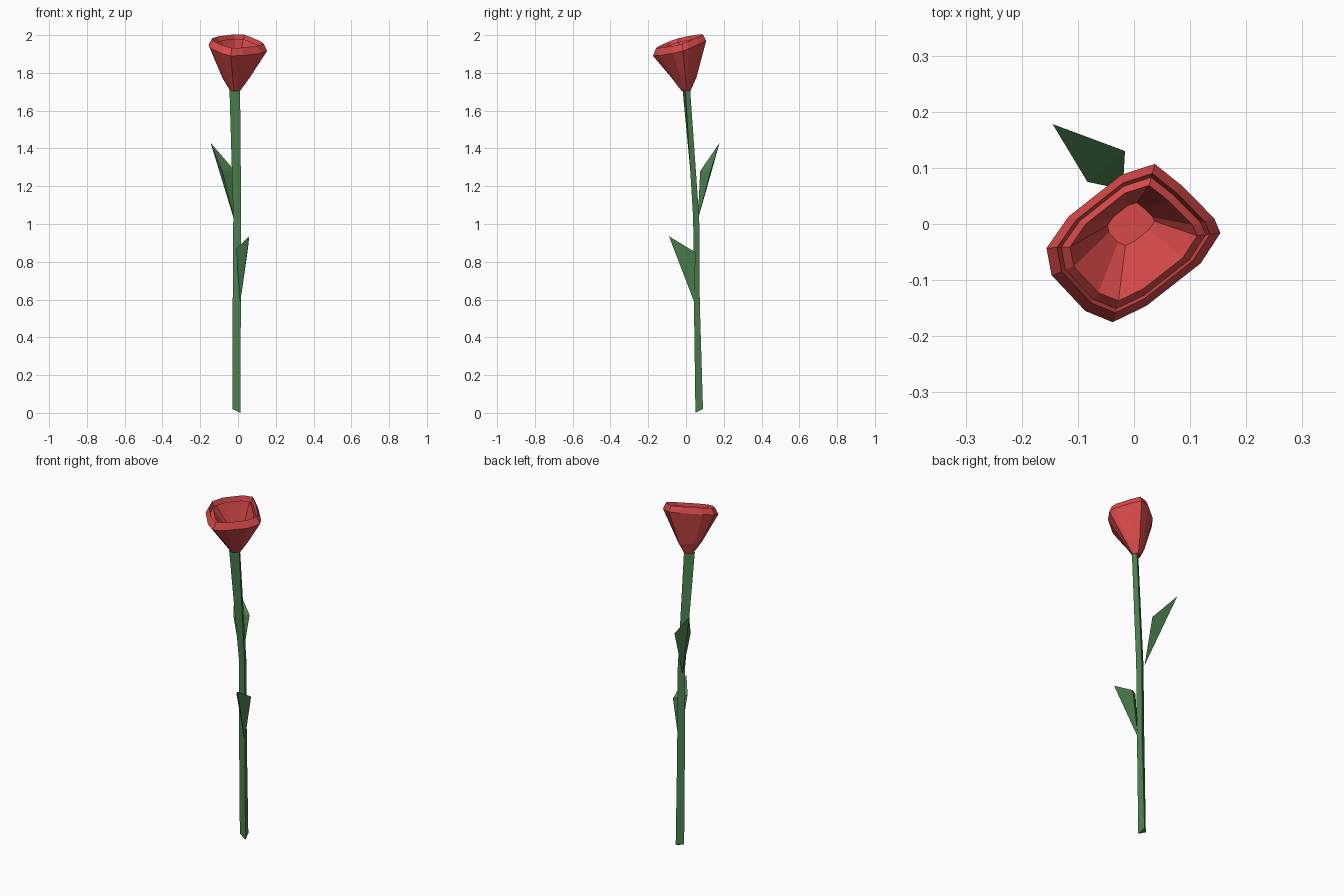
import bpy, bmesh
from mathutils import Vector

if "Cube" in bpy.data.objects:
    bpy.data.objects.remove(bpy.data.objects["Cube"])


def material(name, rgb):
    m = bpy.data.materials.new(name)
    m.diffuse_color = (*rgb, 1)
    m.use_nodes = True
    m.node_tree.nodes["Principled BSDF"].inputs["Base Color"].default_value = m.diffuse_color
    return m


RED = material("petal red", (0.69, 0.068, 0.068))
GREEN = material("stem green", (0.072, 0.22, 0.078))


def finish(name, bm, mat):
    bmesh.ops.recalc_face_normals(bm, faces=bm.faces)
    me = bpy.data.meshes.new(name)
    bm.to_mesh(me)
    bm.free()
    me.materials.append(mat)
    ob = bpy.data.objects.new(name, me)
    bpy.context.collection.objects.link(ob)
    return ob


def loft(name, rings, mat):
    """Skin a stack of equal-length rings and cap both ends."""
    bm = bmesh.new()
    vs = [[bm.verts.new(p) for p in r] for r in rings]
    n = len(rings[0])
    for a, b in zip(vs, vs[1:]):
        for i in range(n):
            j = (i + 1) % n
            bm.faces.new((a[i], a[j], b[j], b[i]))
    bm.faces.new(vs[0])
    bm.faces.new(vs[-1])
    return finish(name, bm, mat)


# three-sided stem, slanted cut at the foot, bending forward at the top
loft("stem", [
    [(-0.03, 0.06, 0.02), (0.013, 0.05, 0.0), (0.004, 0.09, 0.02)],
    [(-0.028, 0.05, 0.58), (0.015, 0.042, 0.58), (0.006, 0.073, 0.58)],
    [(-0.025, 0.047, 1.03), (0.017, 0.038, 1.03), (0.006, 0.07, 1.03)],
    [(-0.045, -0.018, 1.71), (0.011, -0.004, 1.71), (-0.002, 0.022, 1.71)],
], GREEN)


# leaves: base, tip and two shoulder corners
def leaf(name, base, tip, a, b):
    bm = bmesh.new()
    p, t, a, b = [bm.verts.new(c) for c in (base, tip, a, b)]
    for f in ((p, a, t), (p, t, b), (t, a, b), (p, b, a)):
        bm.faces.new(f)
    finish(name, bm, GREEN)


leaf("upper_leaf", (-0.02, 0.062, 1.02), (-0.145, 0.178, 1.43),
     (-0.016, 0.13, 1.28), (-0.083, 0.075, 1.28))
leaf("lower_leaf", (0.011, 0.046, 0.58), (0.06, -0.09, 0.935),
     (0.05, 0.05, 0.85), (-0.01, 0.0, 0.87))

# bloom: four-petal outline, seen from above
outline = [(0.037, 0.107), (-0.022, 0.088), (-0.117, 0.013), (-0.156, -0.043),
           (-0.147, -0.091), (-0.087, -0.155), (-0.038, -0.175),
           (0.022, -0.146), (0.119, -0.07), (0.154, -0.016),
           (0.143, 0.01), (0.086, 0.068)]
rim_mid = Vector((0.0, -0.034))
foot_mid = Vector((-0.015, 0.0))


def rim_ring(scale, dz):
    """Scaled outline lying on the tilted rim plane."""
    ring = []
    for p in outline:
        q = rim_mid + (Vector(p) - rim_mid) * scale
        ring.append((q.x, q.y, 1.93 + 0.32 * (q.y + 0.035) - 0.13 * q.x + dz))
    return ring


def flat_ring(scale, mid, z):
    return [(*(mid + (Vector(p) - rim_mid) * scale), z) for p in outline]


loft("bloom", [
    flat_ring(0.17, foot_mid, 1.705),
    flat_ring(0.47, foot_mid.lerp(rim_mid, 0.33), 1.775),
    rim_ring(1.0, 0.0),
    rim_ring(0.88, 0.037),      # outer lip
    rim_ring(0.83, 0.005),      # gap between petals
    rim_ring(0.73, 0.02),       # inner petals
    flat_ring(0.27, Vector((-0.005, 0.0)), 1.83),
], RED)
